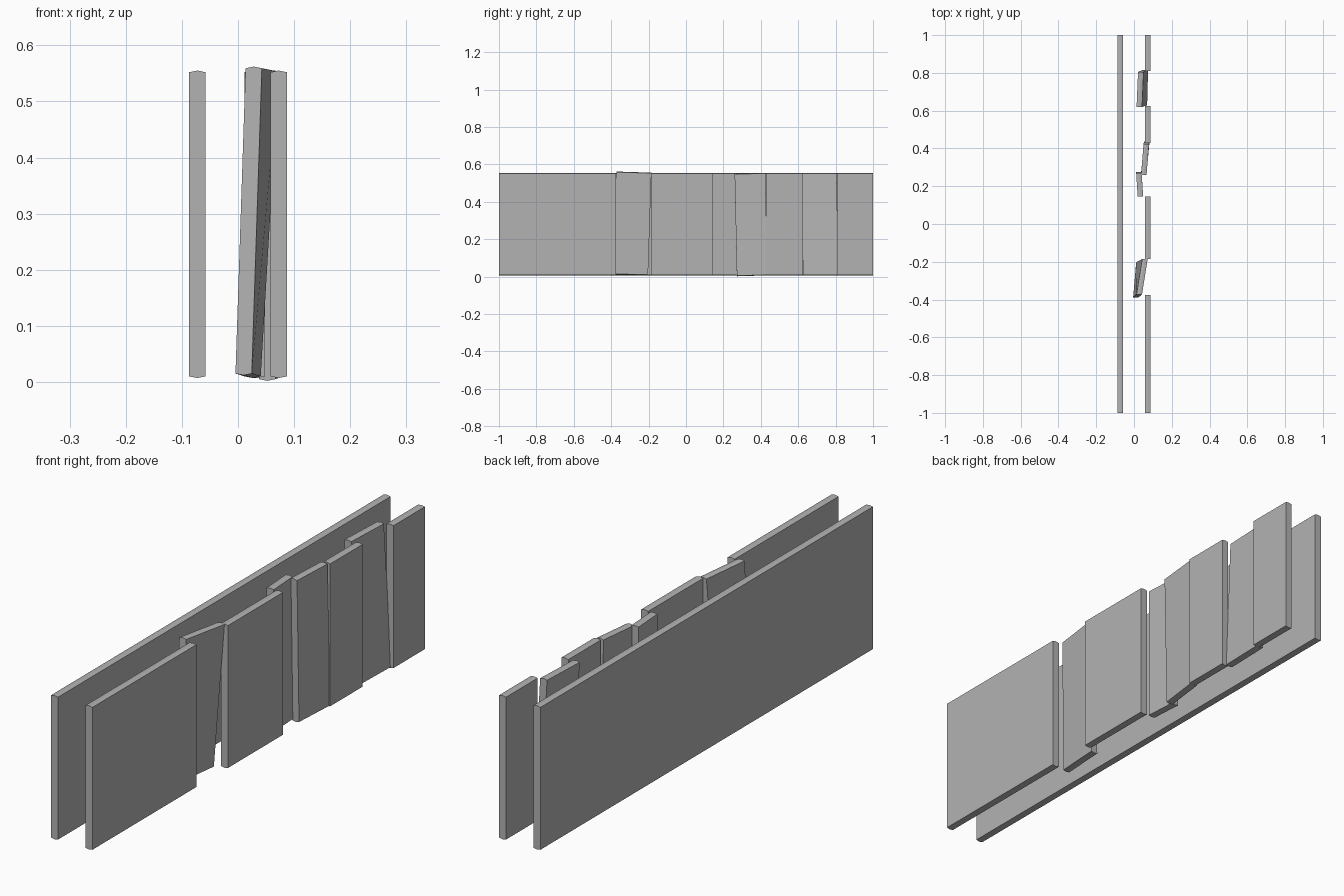
import bpy, bmesh

cube = bpy.data.objects.get("Cube")
if cube:
    bpy.data.objects.remove(cube, do_unlink=True)

grey = bpy.data.materials.new("plain grey")
grey.use_nodes = True
colour = (0.45, 0.45, 0.45, 1)
grey.diffuse_color = colour
grey.node_tree.nodes["Principled BSDF"].inputs["Base Color"].default_value = colour

HALF = 0.0145      # half the board thickness
RIDGE = 0.003      # height of the shallow ridge along top and bottom
LOW, HIGH = 0.01, 0.552


def board(name, near, far):
    """Loft a thin board between two ends; each end is (bottom, top) centre points."""
    bm = bmesh.new()
    rings = []
    for (bx, by, bz), (tx, ty, tz) in (near, far):
        ring = [(bx - HALF, by, bz), (bx, by, bz - RIDGE), (bx + HALF, by, bz),
                (tx + HALF, ty, tz), (tx, ty, tz + RIDGE), (tx - HALF, ty, tz)]
        rings.append([bm.verts.new(p) for p in ring])
    a, b = rings
    bm.faces.new(a)
    bm.faces.new(b[::-1])
    for i in range(len(a)):
        j = (i + 1) % len(a)
        bm.faces.new((a[i], b[i], b[j], a[j]))
    bmesh.ops.recalc_face_normals(bm, faces=bm.faces)
    mesh = bpy.data.meshes.new(name)
    bm.to_mesh(mesh)
    bm.free()
    mesh.materials.append(grey)
    obj = bpy.data.objects.new(name, mesh)
    bpy.context.collection.objects.link(obj)


def straight(name, x, y0, y1):
    board(name, *(((x, y, LOW), (x, y, HIGH)) for y in (y0, y1)))


# Long unbroken wall and the upright sections of the broken wall
straight("solid_wall", -0.0725, -1, 1)
sections = [(-1, -0.375), (-0.185, 0.145), (0.43, 0.625), (0.81, 1)]
for i, (y0, y1) in enumerate(sections):
    straight(f"upright_section_{i + 1}", 0.0725, y0, y1)

# Loosened sections, pushed inward, twisted and leaning
board("leaning_section_front",
      ((0.010, -0.388, 0.015), (0.028, -0.372, 0.559)),
      ((0.026, -0.203, 0.010), (0.058, -0.185, 0.553)))
board("pushed_section_middle",
      ((0.034, 0.145, LOW), (0.034, 0.145, HIGH)),
      ((0.026, 0.274, LOW), (0.026, 0.270, HIGH)))
board("swung_section_middle",
      ((0.052, 0.272, 0.005), (0.052, 0.260, 0.548)),
      ((0.068, 0.436, LOW), (0.065, 0.424, HIGH)))
board("leaning_section_back",
      ((0.055, 0.628, LOW), (0.028, 0.620, HIGH)),
      ((0.060, 0.815, LOW), (0.036, 0.805, HIGH)))
